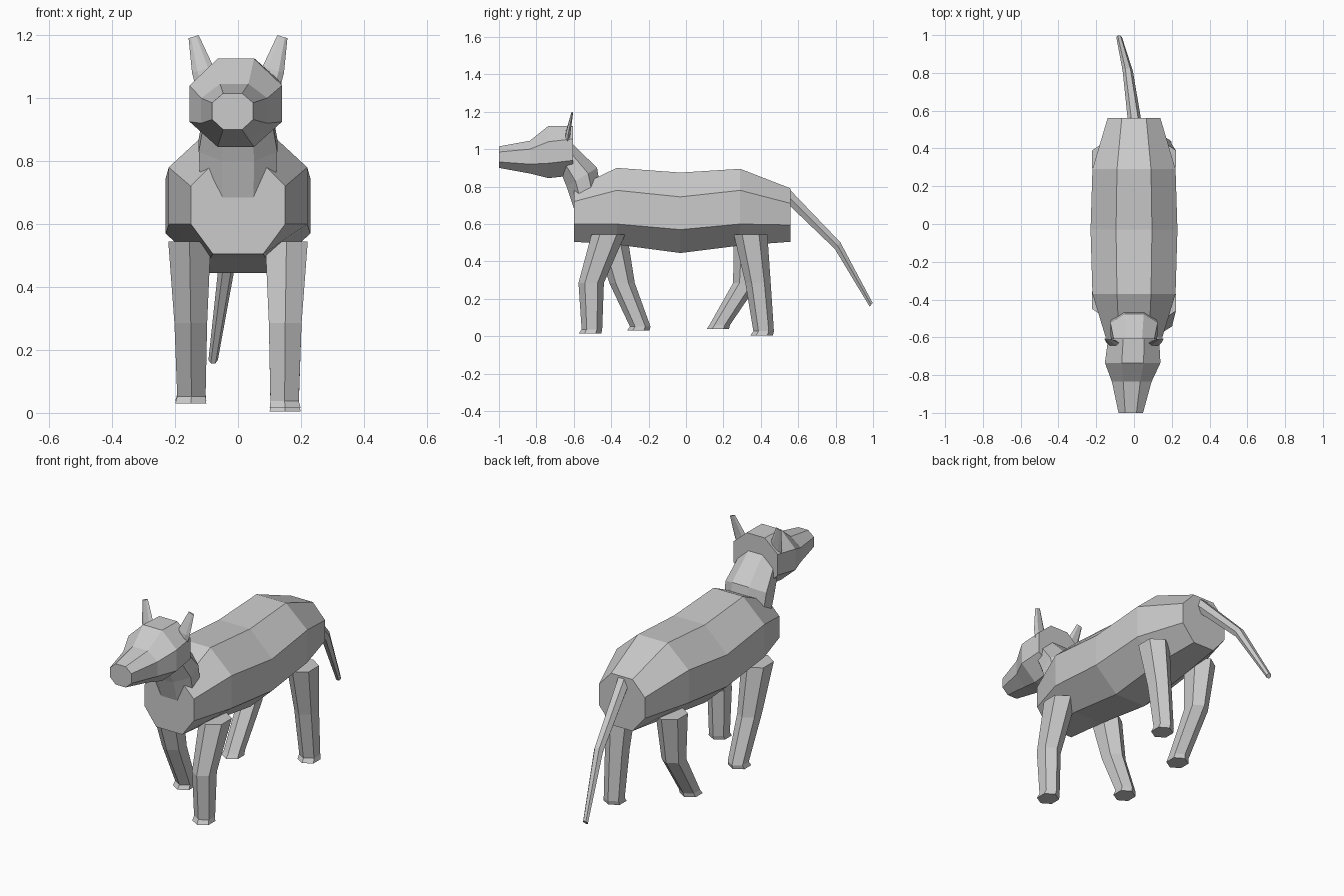
import bpy, bmesh, math
from mathutils import Vector

cube = bpy.data.objects.get("Cube")
if cube:
    bpy.data.objects.remove(cube, do_unlink=True)

grey = bpy.data.materials.new("plain_grey")
grey.use_nodes = True
colour = (0.6, 0.6, 0.6, 1)
grey.diffuse_color = colour
grey.node_tree.nodes["Principled BSDF"].inputs["Base Color"].default_value = colour


def loft(name, rings):
    """Skin a closed tube through rings of points, with flat end caps."""
    bm = bmesh.new()
    loops = [[bm.verts.new(p) for p in ring] for ring in rings]
    n = len(loops[0])
    for a, b in zip(loops, loops[1:]):
        for i in range(n):
            j = (i + 1) % n
            bm.faces.new((a[i], a[j], b[j], b[i]))
    bm.faces.new(loops[0])
    bm.faces.new(loops[-1])
    bmesh.ops.recalc_face_normals(bm, faces=bm.faces)
    mesh = bpy.data.meshes.new(name)
    bm.to_mesh(mesh)
    bm.free()
    mesh.materials.append(grey)
    obj = bpy.data.objects.new(name, mesh)
    bpy.context.collection.objects.link(obj)
    return obj


def octagon(y, cx, wide, narrow, bottom, low, high, top):
    """Upright eight-sided section facing along y."""
    half = [(narrow, bottom), (wide, low), (wide, high), (narrow, top)]
    points = half + [(-x, z) for x, z in reversed(half)]
    return [(cx + x, y, z) for x, z in points]


def ellipse(centre, u, v, sides, turn=0.0):
    """Ring of points around a centre, spanned by two radius vectors."""
    c, u, v = Vector(centre), Vector(u), Vector(v)
    angles = [math.tau * (i + turn) / sides for i in range(sides)]
    return [c + u * math.cos(a) + v * math.sin(a) for a in angles]


# Barrel body
loft("body", [octagon(*s) for s in (
    (-0.60, 0, 0.15, 0.08, 0.505, 0.60, 0.72, 0.79),
    (-0.37, 0, 0.22, 0.09, 0.49, 0.60, 0.78, 0.90),
    (-0.03, 0, 0.23, 0.095, 0.445, 0.57, 0.745, 0.875),
    (0.29, 0, 0.22, 0.09, 0.485, 0.60, 0.78, 0.895),
    (0.56, 0, 0.14, 0.065, 0.505, 0.595, 0.71, 0.79))])

# Head and muzzle, turned slightly to one side
loft("head", [octagon(*s) for s in (
    (-0.605, -0.002, 0.135, 0.055, 0.86, 0.94, 1.055, 1.125),
    (-0.735, -0.007, 0.147, 0.058, 0.845, 0.925, 1.04, 1.125),
    (-0.835, -0.012, 0.105, 0.045, 0.87, 0.92, 1.0, 1.045),
    (-1.0, -0.017, 0.065, 0.03, 0.90, 0.932, 0.985, 1.015))])

# Neck, pinched where it enters the chest
loft("neck", [ellipse(c, (rx, 0, 0), (0, ry, rz), 8, 0.5) for c, rx, ry, rz in (
    ((0, -0.51, 0.65), 0.125, 0.085, 0.0),
    ((0, -0.557, 0.85), 0.135, 0.088, 0.054),
    ((0, -0.655, 0.985), 0.11, 0.04, 0.06))])

# Ears
for side, label in ((1, "left"), (-1, "right")):
    loft(label + "_ear", [ellipse((side * x, y, z), (rx, 0, side * -rx * 0.3),
                                  (0, ry, 0), 6) for x, y, z, rx, ry in (
        (0.098, -0.635, 1.04, 0.035, 0.014),
        (0.112, -0.63, 1.09, 0.034, 0.014),
        (0.141, -0.608, 1.195, 0.016, 0.005))])

# Legs: hip and knee y, ankle y, sole height
legs = {
    "left_front_leg": (1, -0.415, -0.507, -0.503, 0.015),
    "right_front_leg": (-1, -0.405, -0.342, -0.245, 0.03),
    "left_back_leg": (1, 0.345, 0.385, 0.415, 0.005),
    "right_back_leg": (-1, 0.345, 0.32, 0.18, 0.038),
}
for name, (side, hip, knee, ankle, sole) in legs.items():
    sections = ((0.154, hip, 0.545, 0.078, 0.09),
                (0.15, knee, 0.285, 0.06, 0.068),
                (0.148, ankle, sole + 0.022, 0.052, 0.055),
                (0.15, ankle - 0.01, sole, 0.057, 0.06))
    loft(name, [ellipse((side * x, y, z), (0, ry, 0), (rx, 0, 0), 6)
                for x, y, z, rx, ry in sections])

# Drooping tail
loft("tail", [ellipse(c, (r, 0, 0), (0, r * 0.6, r * 0.8), 6) for c, r in (
    ((0.004, 0.54, 0.755), 0.036),
    ((-0.033, 0.81, 0.485), 0.027),
    ((-0.079, 0.99, 0.168), 0.015))])
